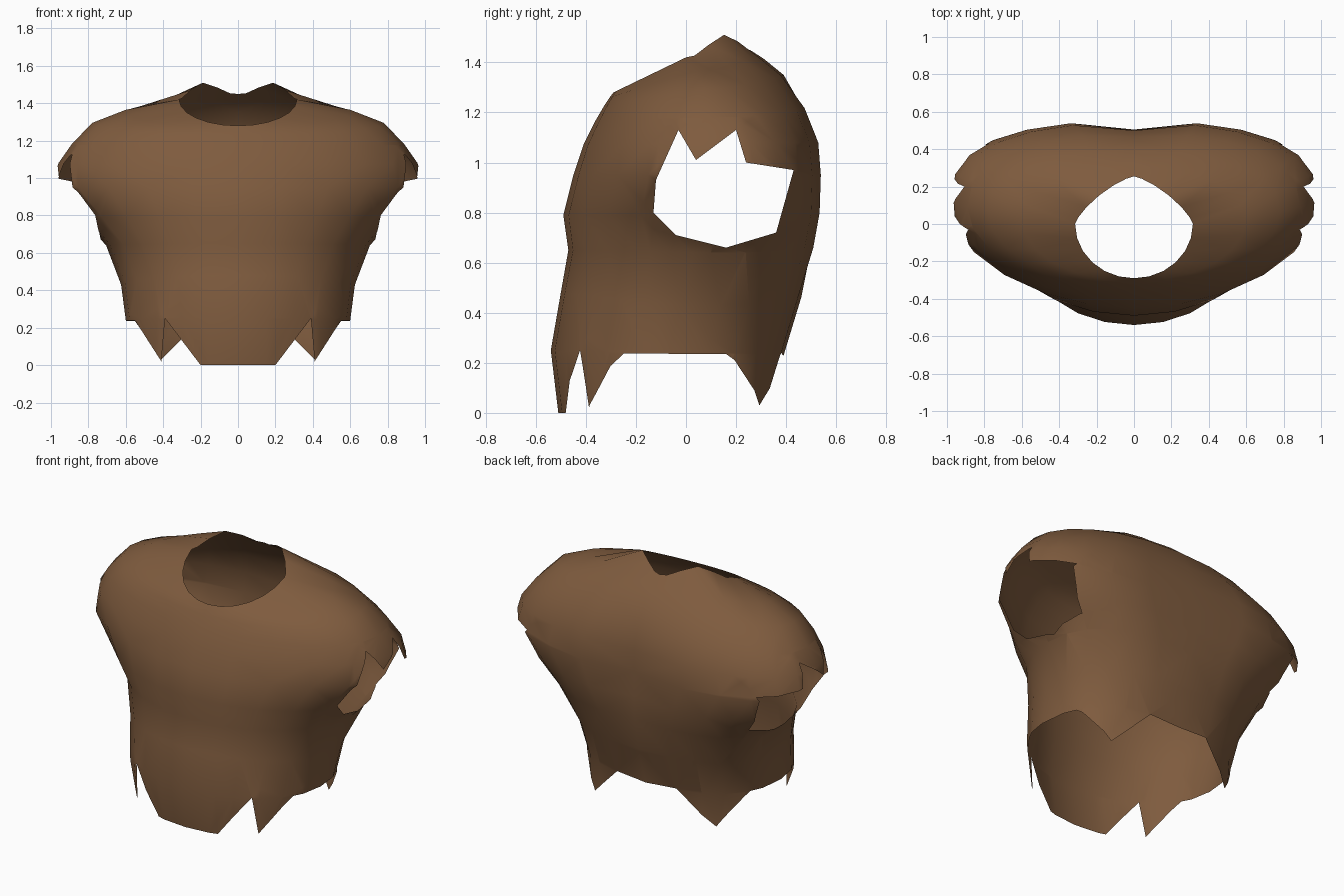
import bpy, bmesh, math
from mathutils import Vector

if "Cube" in bpy.data.objects:
    bpy.data.objects.remove(bpy.data.objects["Cube"])

# Rings: front (y, z), side (x, y, z), back (y, z), front power, back power, rear bump
RINGS = [
    (-.51, .00, .59, -.07, .00, .38, .00, 1.0, .80, 0),
    (-.54, .25, .60, -.07, .24, .39, .23, 1.0, .80, 0),
    (-.50, .48, .625, -.02, .43, .46, .46, .97, .82, 0),
    (-.47, .65, .705, .10, .64, .52, .66, .95, .82, 0),
    (-.49, .79, .84, .13, .79, .545, .80, 1.0, .80, 0),
    (-.45, .95, .995, .13, .95, .55, .95, 1.05, .80, 0),
    (-.41, 1.07, .96, .11, 1.08, .54, 1.08, 1.03, .80, 0),
    (-.36, 1.17, .89, .09, 1.18, .485, 1.22, 1.0, .84, 0),
    (-.325, 1.23, .78, .07, 1.295, .39, 1.35, .97, .90, 0),
    (-.305, 1.26, .60, .04, 1.365, .31, 1.415, .95, 1.05, .015),
    (-.29, 1.28, .315, .00, 1.42, .255, 1.45, 1.0, 1.5, .075),
]
STEPS = 12          # columns from centre front to centre back
SPINE = {3: .02, 4: .04, 5: .05, 6: .04, 7: .02}


def ring_point(i, j):
    yf, zf, xs, ys, zs, yb, zb, pf, pb, bump = RINGS[i]
    t = math.pi * j / STEPS
    s, c = max(0, math.sin(t)), abs(math.cos(t))
    front = j <= STEPS // 2
    p, ye, ze = (pf, yf, zf) if front else (pb, yb, zb)
    z = zs + (ze - zs) * (c if front else c * c)
    if not front:
        z += bump * max(0, math.sin(2 * (math.pi - t))) ** 4
    y = ys + (ye - ys) * c ** p
    if j == STEPS:
        y -= SPINE.get(i, 0)
    return Vector((0 if j in (0, STEPS) else xs * s ** p, y, z))


def inside(u, v, poly):
    hit = False
    for (a, b), (c, d) in zip(poly, poly[1:] + poly[:1]):
        if (b > v) != (d > v) and u < (c - a) * (v - b) / (d - b) + a:
            hit = not hit
    return hit


def cut(bm, poly, axis, region):
    """Cut a polygon hole, drawn looking along one axis, in the faces of a region."""
    def flat(p):
        return (p.y, p.z) if axis == 'x' else (p.x, p.z)
    for (a, b), (c, d) in zip(poly, poly[1:] + poly[:1]):
        co = Vector((0, a, b)) if axis == 'x' else Vector((a, 0, b))
        no = Vector((0, d - b, a - c)) if axis == 'x' else Vector((d - b, 0, a - c))
        lo = (min(a, c) - .02, min(b, d) - .02)
        hi = (max(a, c) + .02, max(b, d) + .02)
        faces = []
        for f in bm.faces:
            pts = [flat(v.co) for v in f.verts]
            if region(f.calc_center_median()) and all(
                    max(p[k] for p in pts) > lo[k] and min(p[k] for p in pts) < hi[k]
                    for k in (0, 1)):
                faces.append(f)
        geom = set(faces)
        for f in faces:
            geom.update(f.verts)
            geom.update(f.edges)
        bmesh.ops.bisect_plane(bm, geom=list(geom), dist=1e-5, plane_co=co, plane_no=no)
    gone = []
    for f in bm.faces:
        m = f.calc_center_median()
        if region(m) and inside(*flat(m), poly):
            gone.append(f)
    bmesh.ops.delete(bm, geom=gone, context='FACES')


# Right half of the torso shell
bm = bmesh.new()
grid = [[bm.verts.new(ring_point(i, j)) for j in range(STEPS + 1)] for i in range(len(RINGS))]
for i in range(len(RINGS) - 1):
    for j in range(STEPS):
        bm.faces.new((grid[i][j], grid[i][j + 1], grid[i + 1][j + 1], grid[i + 1][j]))
bmesh.ops.triangulate(bm, faces=bm.faces[:])

# Ragged armhole
armhole = [(-.13, .80), (-.12, .93), (-.03, 1.13), (.04, 1.01), (.20, 1.13), (.24, 1.0),
           (.43, .97), (.36, .72), (.16, .66), (-.04, .71)]
cut(bm, armhole, 'x', lambda p: p.x > .4)

# Torn hem, front and back
front_hem = [(.2, 0), (.39, .25), (.41, .02), (.55, .238), (.8, .238), (.8, -.1), (.2, -.1)]
back_hem = [(-.1, .22), (.2, .24), (.41, .03), (.55, .235), (.8, .235), (.8, -.1), (-.1, -.1)]
cut(bm, front_hem, 'y', lambda p: p.y < -.07 and p.z < .5)
cut(bm, back_hem, 'y', lambda p: p.y >= -.07 and p.z < .5)

# Mirror to the left half
half = bm.verts[:] + bm.edges[:] + bm.faces[:]
bmesh.ops.mirror(bm, geom=half, axis='X', merge_dist=1e-4)
bmesh.ops.remove_doubles(bm, verts=bm.verts[:], dist=1e-4)
bmesh.ops.recalc_face_normals(bm, faces=bm.faces[:])

mesh = bpy.data.meshes.new("torso_shell")
bm.to_mesh(mesh)
bm.free()
torso = bpy.data.objects.new("torso_shell", mesh)
bpy.context.collection.objects.link(torso)

brown = bpy.data.materials.new("warm_brown")
brown.diffuse_color = (.21, .105, .048, 1)
brown.use_nodes = True
brown.node_tree.nodes["Principled BSDF"].inputs["Base Color"].default_value = brown.diffuse_color
mesh.materials.append(brown)
mesh.shade_smooth()
